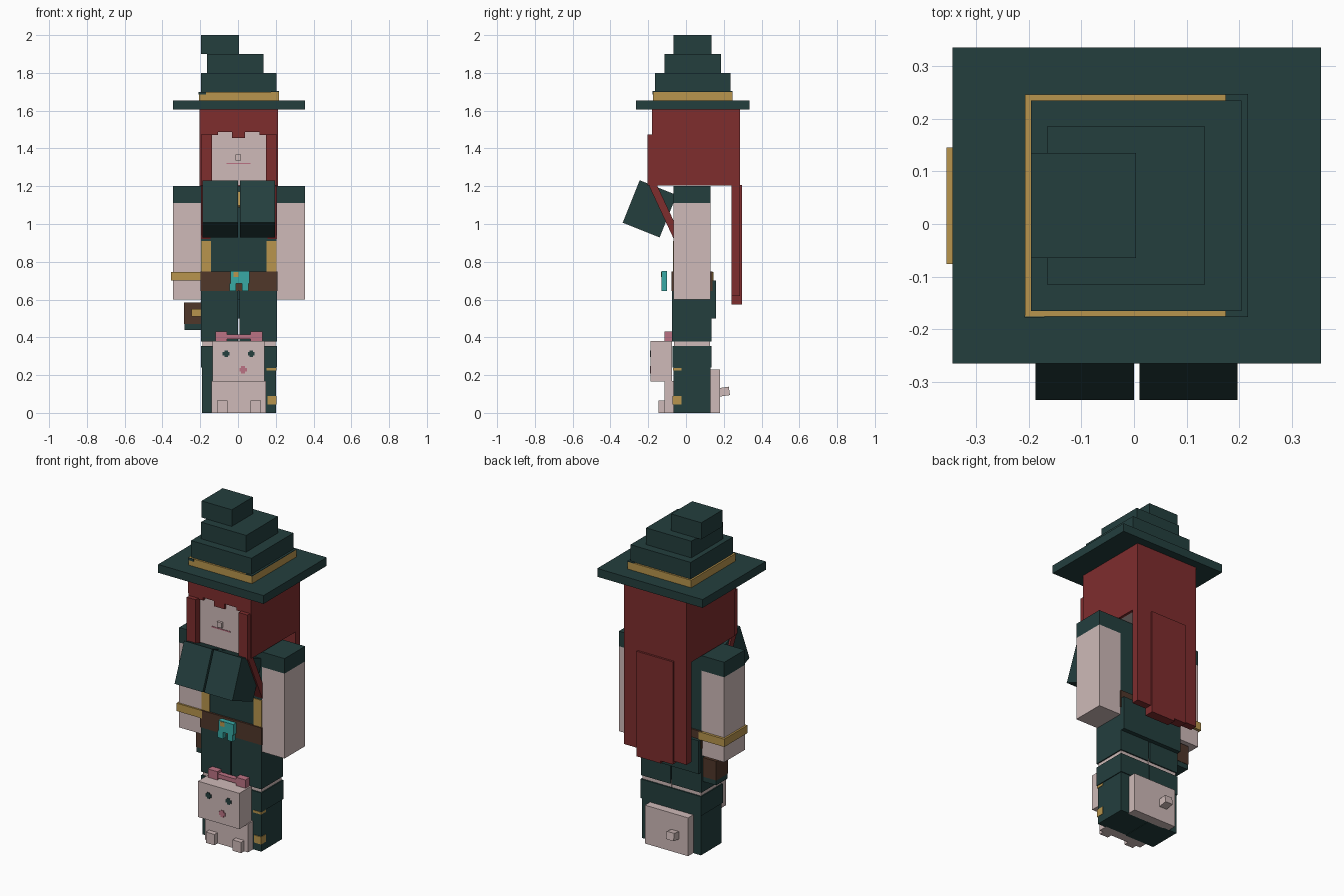
import bpy, math

def mat(name, r, g, b):
    m = bpy.data.materials.new(name)
    m.diffuse_color = (r, g, b, 1)
    return m

GREEN = mat("dark_green", 0.017, 0.049, 0.048)
RED = mat("auburn", 0.21, 0.026, 0.027)
SKIN = mat("pale_skin", 0.62, 0.49, 0.48)
GOLD = mat("gold", 0.48, 0.30, 0.075)
BROWN = mat("brown", 0.080, 0.038, 0.023)
TEAL = mat("teal", 0.04, 0.40, 0.38)
PINK = mat("pink", 0.50, 0.17, 0.23)

def box(name, m, x, y, z, tilt=0):
    """Box from (min, max) ranges, tilted about its own x axis by degrees."""
    sx, sy, sz = [(r[1] - r[0]) / 2 for r in (x, y, z)]
    v = [(i * sx, j * sy, k * sz) for k in (-1, 1) for j in (-1, 1) for i in (-1, 1)]
    f = [(0, 2, 3, 1), (4, 5, 7, 6), (0, 1, 5, 4), (2, 6, 7, 3), (0, 4, 6, 2), (1, 3, 7, 5)]
    me = bpy.data.meshes.new(name)
    me.from_pydata(v, [], f)
    me.materials.append(m)
    ob = bpy.data.objects.new(name, me)
    ob.location = [(r[0] + r[1]) / 2 for r in (x, y, z)]
    ob.rotation_euler.x = math.radians(tilt)
    bpy.context.collection.objects.link(ob)
    return ob

CX = 0.005
def pair(name, m, x, y, z, tilt=0):
    """Two boxes mirrored about the figure's centre plane; x is measured from it."""
    box(name + "_right", m, (CX + x[0], CX + x[1]), y, z, tilt)
    box(name + "_left", m, (CX - x[1], CX - x[0]), y, z, tilt)

# Hat
box("hat_brim", GREEN, (-0.345, 0.355), (-0.265, 0.335), (1.605, 1.655))
box("hat_band", GOLD, (-0.207, 0.216), (-0.176, 0.246), (1.655, 1.70))
box("hat_band_side_trim", GREEN, (0.174, 0.217), (-0.177, 0.247), (1.699, 1.703))
box("hat_band_notch", GREEN, (-0.208, -0.17), (-0.178, -0.174), (1.685, 1.70))
box("hat_lower_tier", GREEN, (-0.196, 0.204), (-0.165, 0.235), (1.70, 1.80))
box("hat_middle_tier", GREEN, (-0.165, 0.135), (-0.115, 0.185), (1.80, 1.90))
box("hat_top_tier", GREEN, (-0.196, 0.004), (-0.065, 0.135), (1.90, 2.0))

# Head and face
box("head", SKIN, (-0.192, 0.202), (-0.165, 0.235), (1.205, 1.60))
box("nose", SKIN, (-0.014, 0.016), (-0.18, -0.165), (1.335, 1.367))
box("mouth", PINK, (-0.06, 0.065), (-0.168, -0.164), (1.317, 1.324))

# Hair
box("hair_fringe", RED, (-0.205, 0.212), (-0.18, -0.16), (1.487, 1.605))
box("hair_fringe_middle", RED, (-0.032, 0.036), (-0.18, -0.16), (1.455, 1.49))
pair("hair_fringe_corner", RED, (0.11, 0.207), (-0.18, -0.16), (1.47, 1.49))
pair("hair_front_lock", RED, (0.143, 0.202), (-0.205, -0.16), (1.205, 1.475))
pair("hair_side", RED, (0.192, 0.208), (-0.175, 0.24), (1.205, 1.605))
box("hair_back", RED, (-0.203, 0.213), (0.23, 0.285), (1.205, 1.605))
pair("hair_chest_strand", RED, (0.15, 0.202), (-0.13, -0.09), (0.905, 1.225), 25)
strands = [(0.12, 0.213, 0.285, 0.62), (-0.04, 0.12, 0.297, 0.575),
           (-0.12, -0.04, 0.297, 0.59), (-0.203, -0.12, 0.285, 0.605)]
for i, (x0, x1, y1, z0) in enumerate(strands):
    box("hair_long_strand_%d" % (i + 1), RED, (x0, x1), (0.24, y1), (z0, 1.206))

# Torso, tilted chest panels, front trim and belt
box("torso", GREEN, (-0.195, 0.205), (-0.065, 0.13), (0.60, 1.20))
pair("chest_panel", GREEN, (0.005, 0.192), (-0.2975, -0.0875), (0.959, 1.201), -21.8)
pair("vest_trim", GOLD, (0.147, 0.199), (-0.069, -0.06), (0.745, 0.91))
box("vest_centre_trim", GOLD, (0.0, 0.01), (-0.25, -0.22), (1.09, 1.17), -21.8)
box("belt", BROWN, (-0.199, 0.209), (-0.076, 0.14), (0.645, 0.748))
box("buckle", TEAL, (-0.04, 0.06), (-0.13, -0.10), (0.685, 0.75))
pair("buckle_foot", TEAL, (0.015, 0.05), (-0.13, -0.10), (0.645, 0.686))
box("buckle_gem", GOLD, (-0.025, 0.002), (-0.133, -0.13), (0.72, 0.747))

# Arms
pair("arm", SKIN, (0.20, 0.35), (-0.065, 0.13), (0.60, 1.11))
pair("sleeve", GREEN, (0.20, 0.35), (-0.065, 0.13), (1.11, 1.20))
box("bracelet", GOLD, (-0.356, -0.185), (-0.076, 0.145), (0.70, 0.747))

# Skirt, pouch and legs
pair("skirt", GREEN, (0.004, 0.201), (-0.073, 0.135), (0.378, 0.645))
box("skirt_back_flap", GREEN, (-0.195, 0.205), (0.13, 0.16), (0.50, 0.70))
box("pouch", BROWN, (-0.285, -0.197), (0.01, 0.12), (0.47, 0.585))
box("pouch_base", GREEN, (-0.283, -0.197), (0.012, 0.118), (0.44, 0.47))
box("pouch_clasp", GOLD, (-0.245, -0.197), (0.0, 0.012), (0.51, 0.55))
pair("leg", SKIN, (0.002, 0.194), (-0.063, 0.128), (0.02, 0.40))
pair("boot", GREEN, (0.001, 0.196), (-0.066, 0.131), (0.0, 0.24))
pair("boot_cuff", GREEN, (0.001, 0.201), (-0.071, 0.136), (0.24, 0.355))
box("boot_buckle", GOLD, (0.155, 0.203), (-0.071, -0.025), (0.045, 0.09))
box("boot_strap", GOLD, (0.15, 0.203), (-0.070, -0.025), (0.224, 0.238))

# Cat in front of the legs
box("cat_head", SKIN, (-0.135, 0.14), (-0.187, -0.074), (0.165, 0.38))
box("cat_body", SKIN, (-0.14, 0.147), (-0.115, -0.06), (0.0, 0.17))
pair("cat_paw", SKIN, (0.06, 0.117), (-0.145, -0.11), (0.0, 0.065))
pair("cat_bow_end", PINK, (0.062, 0.125), (-0.115, -0.075), (0.38, 0.43))
box("cat_bow_bar", PINK, (-0.06, 0.07), (-0.11, -0.08), (0.39, 0.415))
def plus(name, m, x, z, r):
    for part, a, b in (("bar", r, r / 2), ("post", r / 2, r)):
        box(name + "_" + part, m, (x - a, x + a), (-0.191, -0.186), (z - b, z + b))
plus("cat_right_eye", GREEN, 0.07, 0.313, 0.018)
plus("cat_left_eye", GREEN, -0.063, 0.313, 0.018)
plus("cat_nose", PINK, 0.027, 0.228, 0.02)

# Cat hindquarters behind the legs
box("cat_rear", SKIN, (-0.14, 0.147), (0.125, 0.18), (0.0, 0.23))
box("cat_tail", SKIN, (-0.08, -0.03), (0.175, 0.23), (0.09, 0.135), 8)
